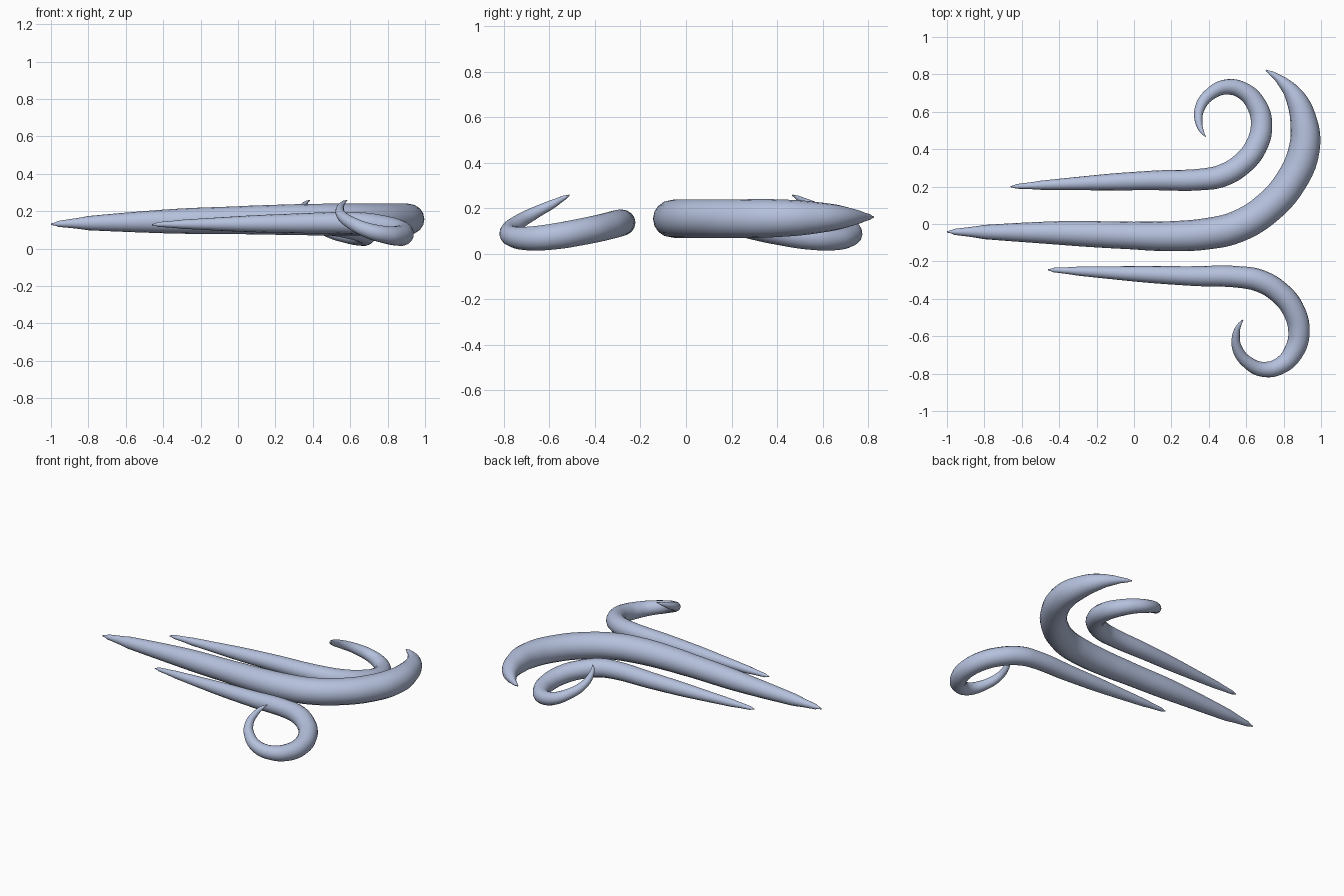
import bpy

mat = bpy.data.materials.new("pale_blue_grey")
mat.diffuse_color = (0.46, 0.53, 0.72, 1)


def streak(name, pts):
    """Tapered round tube through (x, y, z, radius) points."""
    cu = bpy.data.curves.new(name, 'CURVE')
    cu.dimensions = '3D'
    cu.bevel_depth = 1.0
    cu.bevel_resolution = 6
    cu.resolution_u = 5
    cu.use_fill_caps = True
    sp = cu.splines.new('BEZIER')
    sp.radius_interpolation = 'CARDINAL'
    sp.bezier_points.add(len(pts) - 1)
    for b, (x, y, z, r) in zip(sp.bezier_points, pts):
        b.co = (x, y, z)
        b.radius = r
        b.handle_left_type = b.handle_right_type = 'AUTO'
    ob = bpy.data.objects.new(name, cu)
    bpy.context.collection.objects.link(ob)
    bpy.ops.object.select_all(action='DESELECT')
    ob.select_set(True)
    bpy.context.view_layer.objects.active = ob
    bpy.ops.object.convert(target='MESH')
    ob = bpy.context.object
    ob.data.materials.clear()
    ob.data.materials.append(mat)
    bpy.ops.object.shade_smooth_by_angle(angle=0.9)
    return ob


# Large central gust, sweeping round to a hooked tip
streak("main_gust", [
    (-1.0, -0.042, 0.13, 0.004), (-0.96, -0.042, 0.132, 0.016), (-0.8, -0.043, 0.136, 0.038),
    (-0.4, -0.048, 0.145, 0.063), (0.0, -0.062, 0.152, 0.074), (0.2, -0.065, 0.154, 0.080),
    (0.4, -0.051, 0.155, 0.084), (0.55, -0.015, 0.155, 0.085), (0.71, 0.082, 0.155, 0.085),
    (0.84, 0.23, 0.155, 0.085), (0.91, 0.40, 0.157, 0.083), (0.907, 0.55, 0.159, 0.072),
    (0.86, 0.68, 0.161, 0.052), (0.79, 0.763, 0.162, 0.028), (0.73, 0.808, 0.162, 0.012),
    (0.705, 0.822, 0.162, 0.004)])

# Small gust: straight tail, then a curl that dips and rises
curl = [
    (-0.66, 0.20, 0.128, 0.003), (-0.63, 0.201, 0.129, 0.012), (-0.5, 0.207, 0.13, 0.024),
    (-0.2, 0.221, 0.132, 0.041), (0.1, 0.233, 0.135, 0.052), (0.38, 0.240, 0.137, 0.058),
    (0.47, 0.258, 0.133, 0.060), (0.57, 0.315, 0.118, 0.060), (0.65, 0.41, 0.098, 0.060),
    (0.682, 0.54, 0.076, 0.058), (0.65, 0.645, 0.068, 0.053), (0.59, 0.708, 0.074, 0.047),
    (0.50, 0.733, 0.095, 0.041), (0.41, 0.697, 0.135, 0.034), (0.352, 0.62, 0.18, 0.027),
    (0.347, 0.54, 0.22, 0.019), (0.366, 0.49, 0.247, 0.010), (0.382, 0.468, 0.258, 0.003)]
streak("back_curl", curl)
# Mirrored and shifted forward curl
streak("front_curl", [(x + 0.2, -y - 0.045, z, r) for x, y, z, r in curl])
